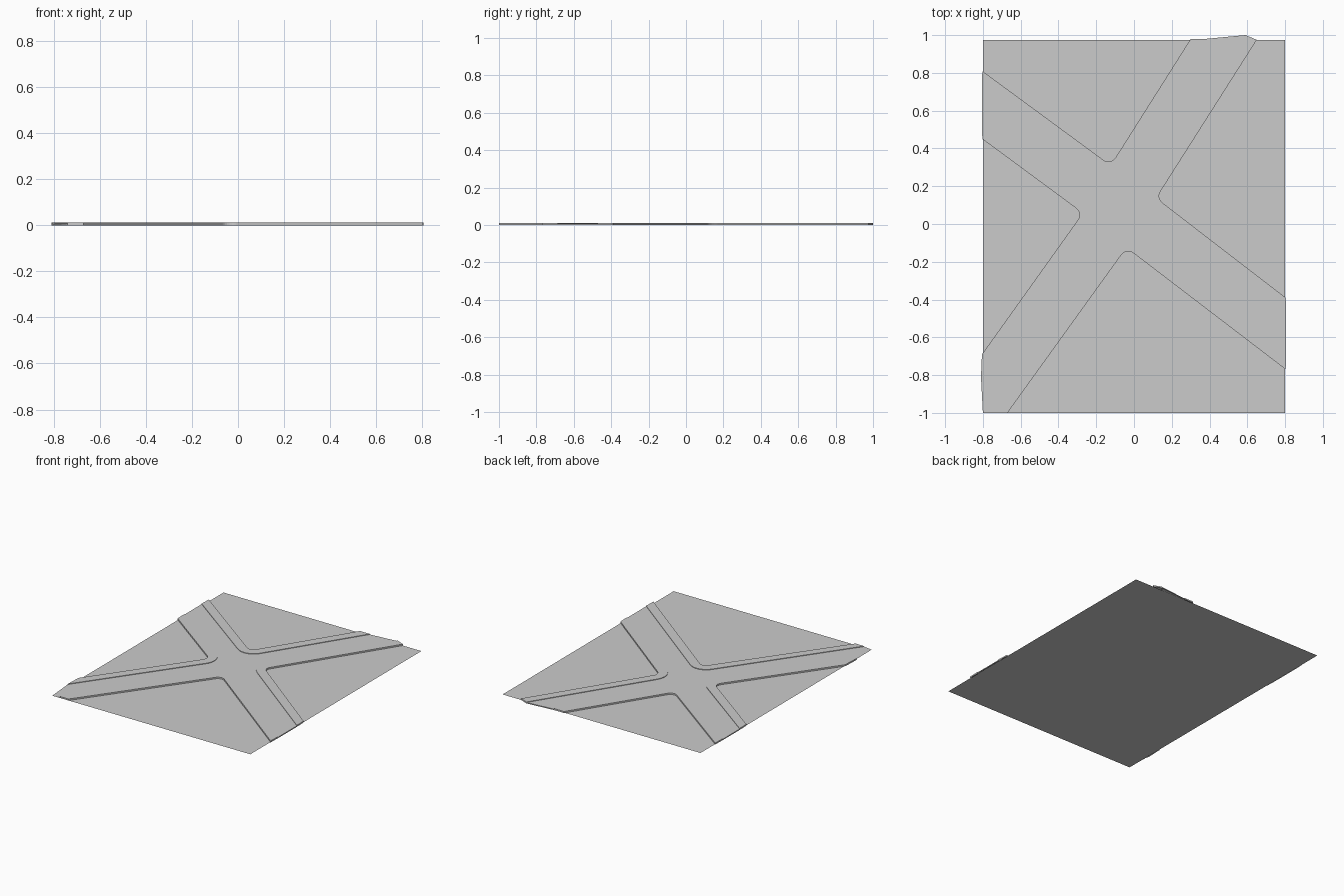
import bpy, bmesh
from math import sin, cos, tan
from mathutils import Vector

if "Cube" in bpy.data.objects:
    bpy.data.objects.remove(bpy.data.objects["Cube"])

PAVE_W = 0.065    # pavement width
PAVE_Z = 0.011    # pavement height
ROAD_Z = 0.007    # road height


def make_object(name, bm, grey):
    bm.normal_update()
    mesh = bpy.data.meshes.new(name)
    bm.to_mesh(mesh)
    bm.free()
    mat = bpy.data.materials.new(name + "_grey")
    mat.diffuse_color = (grey, grey, grey, 1)
    mat.use_nodes = True
    mat.node_tree.nodes["Principled BSDF"].inputs["Base Color"].default_value = mat.diffuse_color
    mesh.materials.append(mat)
    obj = bpy.data.objects.new(name, mesh)
    bpy.context.collection.objects.link(obj)
    return obj


def rounded_corner(a, c, b, r, steps=8):
    """Path a - c - b with an arc of radius r at c."""
    u, v = (a - c).normalized(), (b - c).normalized()
    half = u.angle(v) / 2
    mid = (u + v).normalized()
    centre = c + mid * r / sin(half)
    s = c + u * r / tan(half) - centre
    e = c + v * r / tan(half) - centre
    arc = [centre + s.lerp(e, i / steps).normalized() * r for i in range(steps + 1)]
    return [a] + arc + [b]


def add_slab(bm, top_ring, z):
    """Counter-clockwise outline raised to z with walls down to the ground."""
    top = [bm.verts.new((p.x, p.y, z)) for p in top_ring]
    low = [bm.verts.new((p.x, p.y, 0)) for p in top_ring]
    n = len(top)
    for i in range(n):
        j = (i + 1) % n
        bm.faces.new((low[i], low[j], top[j], top[i]))
    return top


# Kerb line of each block, clockwise: start, corner, end, then pavement ends
corners = {
    "north": [(-.805, .73), (-.106, .217), (.38, .98), (-.803, .81), (.30, .98)],
    "east": [(.59, 1.0), (.031, .122), (.805, -.47), (.65, .975), (.803, -.39)],
    "south": [(.805, -.69), (-.054, -.033), (-.74, -1), (.803, -.77), (-.67, -1)],
    "west": [(-.81, -.81), (-.181, .072), (-.805, .53), (-.805, -.69), (-.803, .45)],
}

# Flat ground plate
bm = bmesh.new()
bm.faces.new([bm.verts.new((x, y, 0)) for x, y in
              ((-.8, -1), (.8, -1), (.8, .975), (-.8, .975))])
make_object("ground", bm, 0.62)

# Raised pavements round the four blocks
outline = []
for name, pts in corners.items():
    a, c, b, oa, ob = map(Vector, pts)
    u, v = (a - c).normalized(), (b - c).normalized()
    oc = c + (u + v).normalized() * PAVE_W / sin(u.angle(v) / 2)
    inner = rounded_corner(a, c, b, 0.11)
    outer = rounded_corner(oa, oc, ob, 0.11 - PAVE_W)
    outline += inner
    bm = bmesh.new()
    n = len(inner)
    ring = add_slab(bm, inner + outer[::-1], PAVE_Z)
    for i in range(n - 1):
        bm.faces.new((ring[i], ring[i + 1], ring[-2 - i], ring[-1 - i]))
    make_object("pavement_" + name, bm, 0.54)

# Crossing road surface between the kerbs
bm = bmesh.new()
top = add_slab(bm, outline[::-1], ROAD_Z)
bm.faces.new(top)
# Sloping tip reaching the front left corner of the plate
bm.faces.new([bm.verts.new(p) for p in
              ((-.8, -1, .001), (-.74, -1, ROAD_Z), (-.81, -.81, ROAD_Z))])
make_object("road", bm, 0.72)
